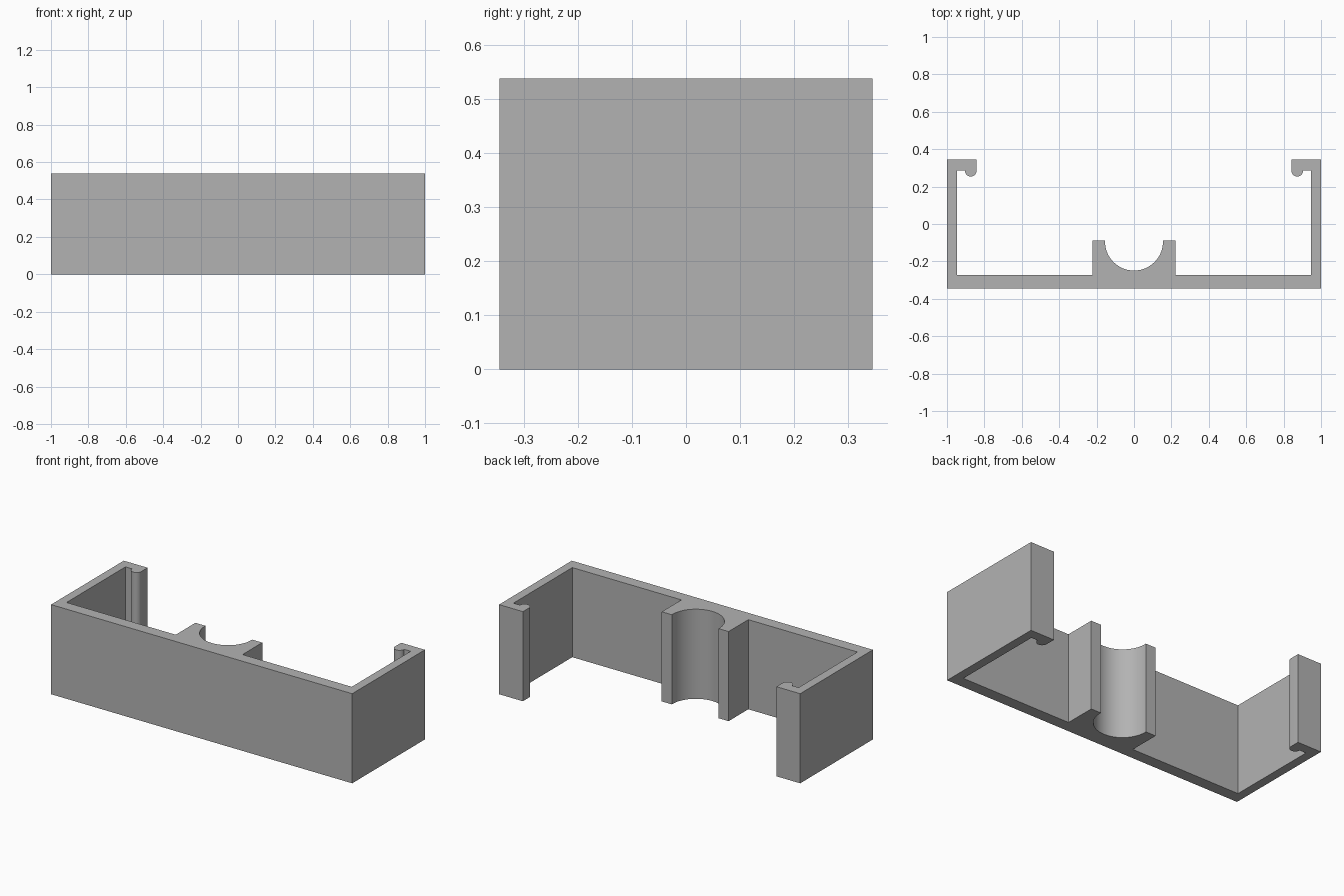
import bpy
import bmesh
from math import sin, cos, pi, radians

if "Cube" in bpy.data.objects:
    bpy.data.objects.remove(bpy.data.objects["Cube"], do_unlink=True)

HEIGHT = 0.538
HALF_DEPTH = 0.345


def arc(cx, cy, r, start, end, steps):
    """Points along a circular arc, angles in degrees."""
    angles = [radians(start + (end - start) * i / steps) for i in range(steps + 1)]
    return [(cx + r * cos(a), cy + r * sin(a)) for a in angles]


# Half outline of the channel on +x, from the saddle bottom round to the front
half = arc(0, -0.094, 0.155, -90, 0, 20)
half += [(0.155, -0.087), (0.222, -0.087), (0.222, -0.274),   # saddle horn
         (0.947, -0.274), (0.947, 0.285)]                     # inner walls
half += arc(0.873, 0.285, 0.031, 360, 180, 14)                # rounded hook lip
half += [(0.842, HALF_DEPTH), (1, HALF_DEPTH), (1, -HALF_DEPTH)]

# Mirror the outline, leaving out the shared point on the centre line
outline = half + [(-x, y) for x, y in reversed(half[1:])]

# Extrude the closed outline upwards
bm = bmesh.new()
base = bm.faces.new([bm.verts.new((x, y, 0)) for x, y in outline])
extruded = bmesh.ops.extrude_face_region(bm, geom=[base], use_keep_orig=True)
top_verts = [g for g in extruded["geom"] if isinstance(g, bmesh.types.BMVert)]
bmesh.ops.translate(bm, verts=top_verts, vec=(0, 0, HEIGHT))
bmesh.ops.recalc_face_normals(bm, faces=bm.faces)
mesh = bpy.data.meshes.new("channel_bracket")
bm.to_mesh(mesh)
bm.free()

bracket = bpy.data.objects.new("channel_bracket", mesh)
bpy.context.collection.objects.link(bracket)

# Plain grey material
grey = bpy.data.materials.new("plain_grey")
grey.use_nodes = True
colour = (0.45, 0.45, 0.45, 1)
grey.diffuse_color = colour
grey.node_tree.nodes["Principled BSDF"].inputs["Base Color"].default_value = colour
mesh.materials.append(grey)

# Smooth the curved walls, keep the corners crisp
bpy.ops.object.select_all(action="DESELECT")
bracket.select_set(True)
bpy.context.view_layer.objects.active = bracket
bpy.ops.object.shade_smooth_by_angle(angle=radians(30))
